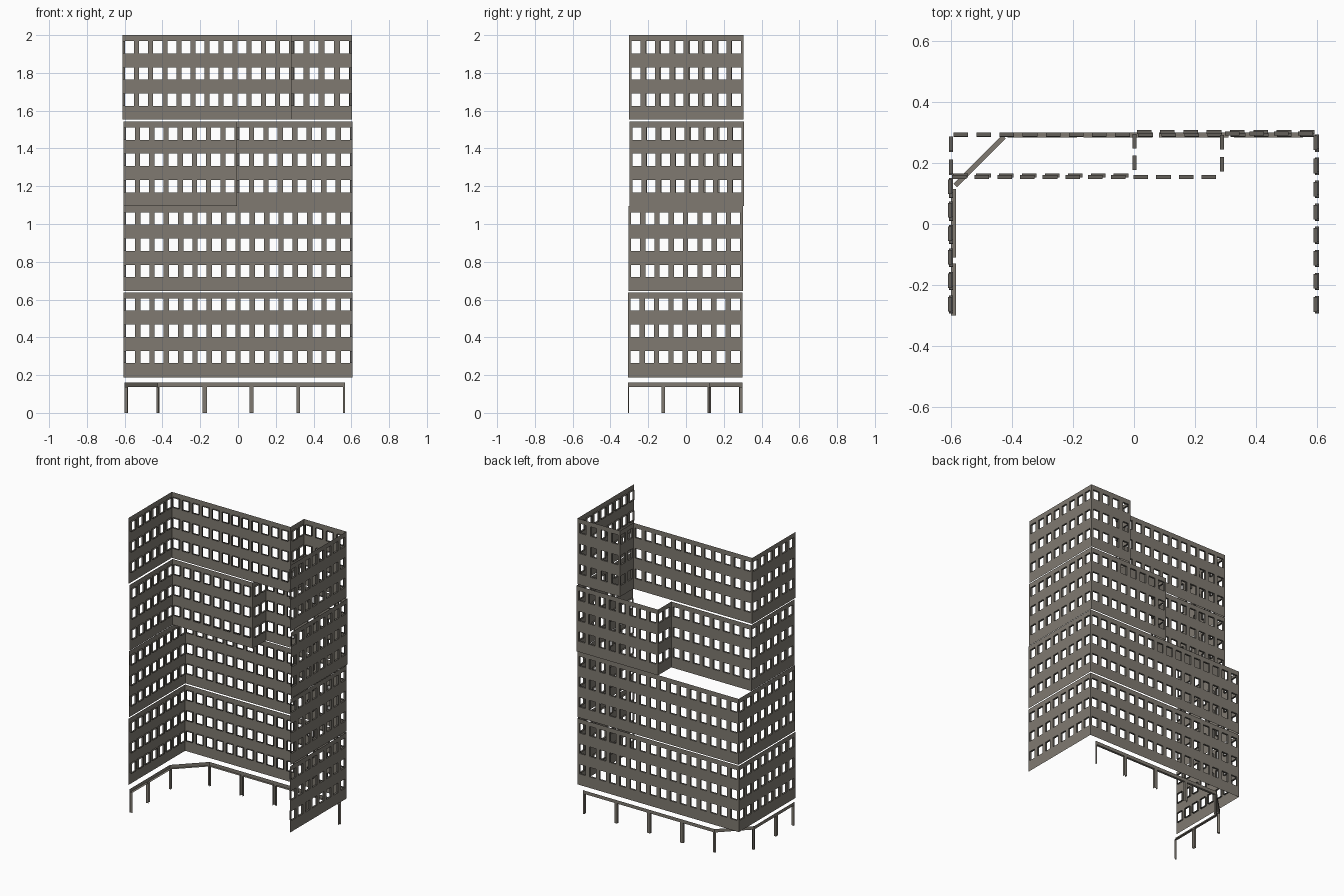
import bpy, bmesh
from mathutils import Vector

if "Cube" in bpy.data.objects:
    bpy.data.objects.remove(bpy.data.objects["Cube"])


def material(name, rgb):
    m = bpy.data.materials.new(name)
    m.diffuse_color = (*rgb, 1)
    m.use_nodes = True
    m.node_tree.nodes["Principled BSDF"].inputs["Base Color"].default_value = m.diffuse_color
    return m


CONCRETE = material("warm grey concrete", (0.215, 0.195, 0.165))
REVEAL = material("dark window reveal", (0.125, 0.115, 0.10))
DEPTH = 0.013


def panel(name, p0, p1, z0, z1, u_spans, z_spans, reveal_mat, depth=DEPTH):
    """Thin sheet from p0 to p1 with rectangular openings and reveals turned inward."""
    a, b = Vector((*p0, 0)), Vector((*p1, 0))
    length = (b - a).length
    d = (b - a).normalized()
    inward = Vector((d.y, -d.x, 0)) * depth
    bm = bmesh.new()

    def quad(pts, mat):
        f = bm.faces.new([bm.verts.new(p) for p in pts])
        f.material_index = mat

    def at(u, z, deep=False):
        p = a + d * u + Vector((0, 0, z))
        return p + inward if deep else p

    us = sorted({0.0, length, *[u for s in u_spans for u in s]})
    zs = sorted({z0, z1, *[z for s in z_spans for z in s]})
    for ua, ub in zip(us, us[1:]):
        for za, zb in zip(zs, zs[1:]):
            if (ua, ub) in u_spans and (za, zb) in z_spans:
                # opening: only the four reveal strips
                ring = [(ua, za), (ua, zb), (ub, zb), (ub, za)]
                for i in range(4):
                    s, e = ring[i], ring[(i + 1) % 4]
                    if s[1] == e[1] == 0:
                        continue  # openings that stand on the ground have no sill
                    quad([at(*s), at(*e), at(*e, True), at(*s, True)], 1)
            else:
                quad([at(ub, za), at(ua, za), at(ua, zb), at(ub, zb)], 0)
    bmesh.ops.remove_doubles(bm, verts=bm.verts, dist=0.0002)
    me = bpy.data.meshes.new(name)
    bm.to_mesh(me)
    bm.free()
    me.materials.append(CONCRETE)
    me.materials.append(reveal_mat)
    ob = bpy.data.objects.new(name, me)
    bpy.context.collection.objects.link(ob)


def storey_block(name, z0, z1, path, counts, offset):
    """Three window rows following a plan outline."""
    rows = [(z1 - 0.097 - 0.139 * i, z1 - 0.032 - 0.139 * i) for i in range(3)]
    pts = [(x + offset[0], y + offset[1]) for x, y in path]
    for i, n in enumerate(counts):
        p, q = pts[i], pts[i + 1]
        pitch = (Vector(q) - Vector(p)).length / n
        spans = [((k + 0.5) * pitch - 0.024, (k + 0.5) * pitch + 0.024) for k in range(n)]
        panel(f"{name}_wall_{i + 1}", p, q, z0, z1, spans, rows, REVEAL)


X, Y, S = 0.607, 0.303, 0.16      # half width, half depth, set-back line


def stepped(x):
    # outline with the back left corner cut away up to x
    return [(-X, -Y), (-X, S), (x, S), (x, Y), (X, Y), (X, -Y)]


full = [(-X, -Y), (-X, Y), (X, Y), (X, -Y)]

# Four stacked blocks of storeys, upper two set back
storey_block("lower_block", 0.188, 0.638, full, [8, 16, 8], (0, -0.004))
storey_block("second_block", 0.646, 1.094, full, [8, 16, 8], (0, -0.002))
storey_block("third_block", 1.096, 1.543, stepped(-0.005), [6, 8, 2, 8, 8], (0, 0.005))
storey_block("top_block", 1.552, 2.0, stepped(0.287), [6, 12, 2, 4, 8], (-0.004, 0.001))

# Ground floor shopfront: beam and posts, with a cut corner
opening = [(0.0, 0.137)]
panel("ground_left", (-0.6, -0.308), (-0.6, 0.125), 0, 0.16,
      [(0.007, 0.178), (0.198, 0.423)], opening, CONCRETE, 0.016)
panel("ground_corner", (-0.6, 0.125), (-0.425, 0.30), 0, 0.16,
      [(0.01, 0.237)], opening, CONCRETE, 0.016)
panel("ground_back", (-0.425, 0.30), (0.566, 0.30), 0, 0.16,
      [(0.01, 0.238), (0.26, 0.485), (0.507, 0.735), (0.753, 0.98)],
      opening, CONCRETE, 0.016)
